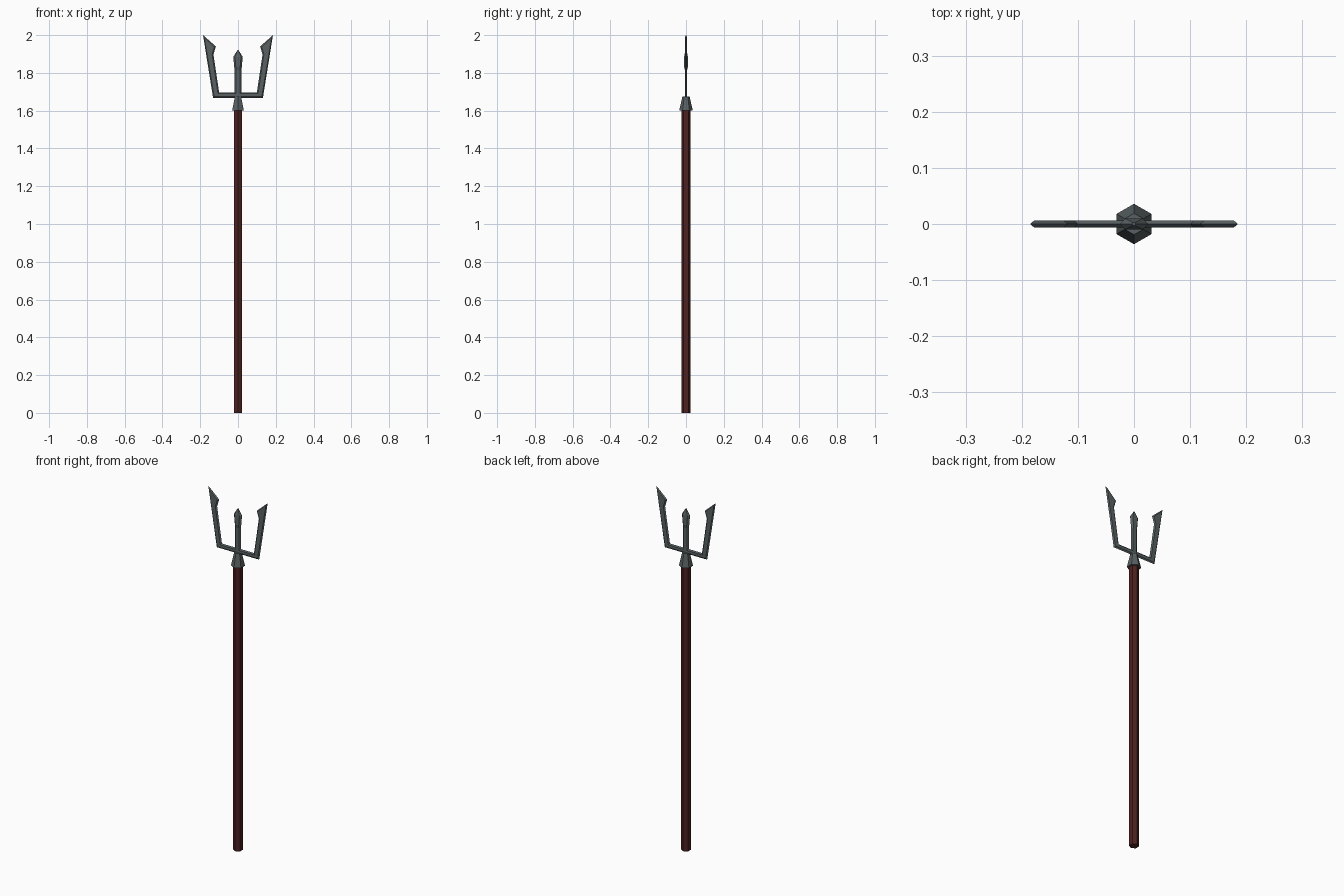
import bpy, bmesh
from mathutils import Vector

if "Cube" in bpy.data.objects:
    bpy.data.objects.remove(bpy.data.objects["Cube"])


def material(name, color):
    m = bpy.data.materials.new(name)
    m.diffuse_color = (*color, 1)
    m.use_nodes = True
    m.node_tree.nodes["Principled BSDF"].inputs["Base Color"].default_value = m.diffuse_color
    return m


steel = material("dark_steel", (0.1, 0.12, 0.125))
wood = material("red_wood", (0.075, 0.016, 0.014))


def make(name, verts, faces, mat):
    me = bpy.data.meshes.new(name)
    me.from_pydata(verts, [], faces)
    bm = bmesh.new()
    bm.from_mesh(me)
    bmesh.ops.recalc_face_normals(bm, faces=bm.faces)
    bm.to_mesh(me)
    bm.free()
    me.materials.append(mat)
    ob = bpy.data.objects.new(name, me)
    bpy.context.collection.objects.link(ob)
    return ob


def loft(name, rings, mat):
    n = len(rings[0])
    faces = [list(range(n)), [(len(rings) - 1) * n + i for i in range(n)]]
    for k in range(len(rings) - 1):
        for i in range(n):
            j = (i + 1) % n
            faces.append([k * n + i, k * n + j, (k + 1) * n + j, (k + 1) * n + i])
    return make(name, [v for r in rings for v in r], faces, mat)


def hex_cone(name, r1, r2, z1, z2, mat):
    bpy.ops.mesh.primitive_cone_add(vertices=6, radius1=r1, radius2=r2,
                                    depth=z2 - z1, location=(0, 0, (z1 + z2) / 2))
    ob = bpy.context.object
    ob.name = name
    ob.data.materials.append(mat)


def inset(pts, d, limit):
    # mitred inward offset of a counter-clockwise outline
    out = []
    for i, p in enumerate(pts):
        a = (p - pts[i - 1]).normalized()
        b = (pts[(i + 1) % len(pts)] - p).normalized()
        na, nb = Vector((-a.y, a.x)), Vector((-b.y, b.x))
        m = (na + nb) * d / (1 + na.dot(nb))
        if m.length > limit:
            m = m.normalized() * limit
        out.append(p + m)
    return out


# Hexagonal shaft and tapered socket
hex_cone("shaft", 0.025, 0.025, 0, 1.605, wood)
hex_cone("socket", 0.036, 0.019, 1.6, 1.675, steel)

# Crossbar with the two barbed outer tines, edges sharpened on the mid plane
half = [(0.132, 1.668), (0.185, 2.0), (0.117, 1.94), (0.13, 1.898), (0.1, 1.697)]
outline = [Vector(p) for p in half + [(-x, z) for x, z in reversed(half)]]
inner = inset(outline, 0.007, 0.014)
loft("fork", [[(p.x, -0.006, p.y) for p in inner],
              [(p.x, 0, p.y) for p in outline],
              [(p.x, 0.006, p.y) for p in inner]], steel)


# Middle tine with its thicker spear head
def section(z, w, d, e):
    return [(w, 0, z), (w - e, d, z), (e - w, d, z),
            (-w, 0, z), (e - w, -d, z), (w - e, -d, z)]


loft("middle_tine", [section(1.67, 0.018, 0.006, 0.008),
                     section(1.815, 0.019, 0.006, 0.008),
                     section(1.83, 0.02, 0.010, 0.009),
                     section(1.885, 0.025, 0.010, 0.009),
                     section(1.92, 0.003, 0.003, 0.001)], steel)
